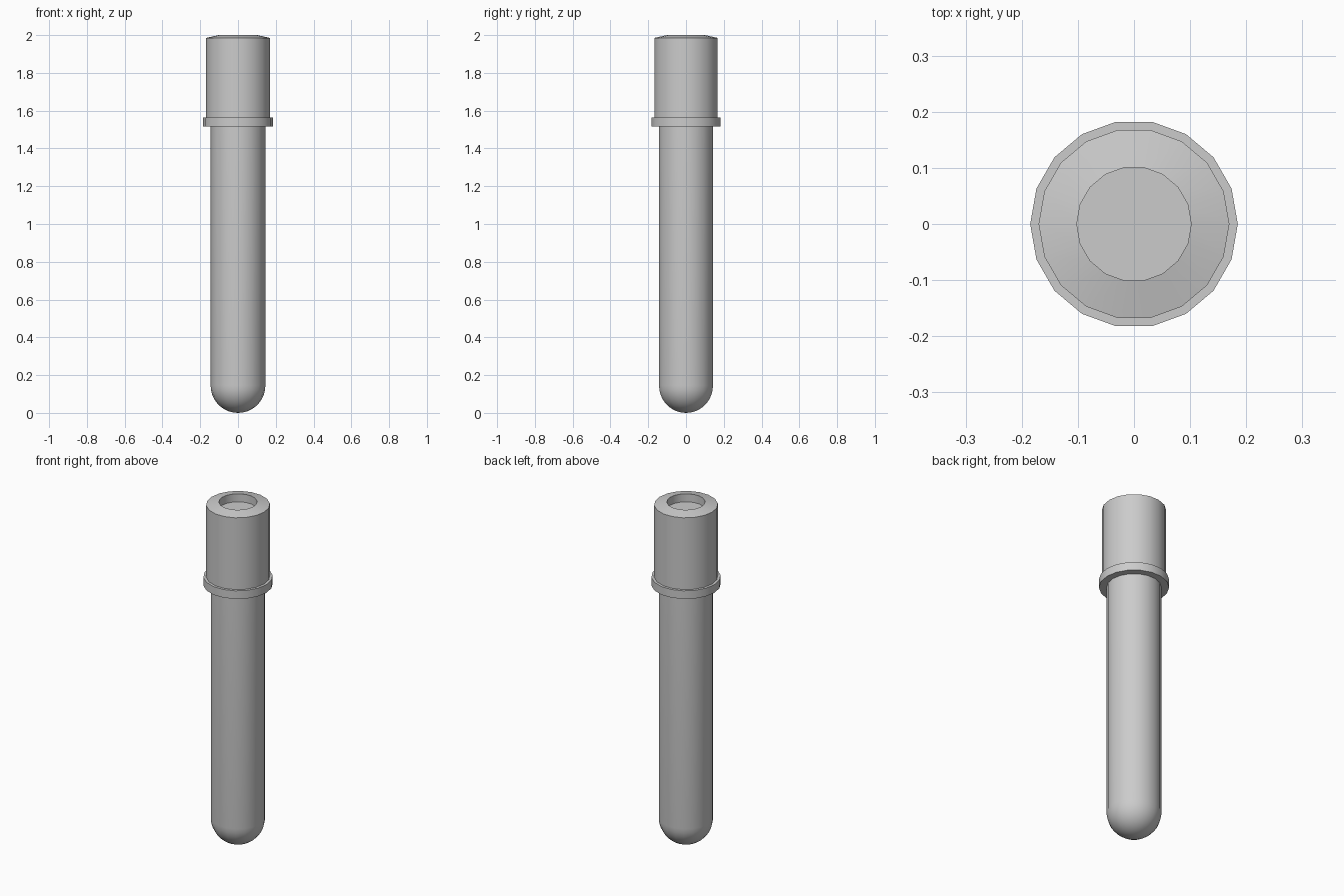
import bpy, bmesh, math

if "Cube" in bpy.data.objects:
    bpy.data.objects.remove(bpy.data.objects["Cube"])

SIDES = 18

def lathe(name, profile):
    """Revolve (radius, z) points, listed bottom to top, about z; zero-radius ends become poles."""
    bm = bmesh.new()
    rings = []
    for r, z in profile:
        if r == 0:
            rings.append([bm.verts.new((0, 0, z))] * SIDES)
        else:
            rings.append([bm.verts.new((r * math.cos(2 * math.pi * i / SIDES),
                                        r * math.sin(2 * math.pi * i / SIDES), z))
                          for i in range(SIDES)])
    for a, b in zip(rings, rings[1:]):
        for i in range(SIDES):
            j = (i + 1) % SIDES
            quad = list(dict.fromkeys((a[i], a[j], b[j], b[i])))
            bm.faces.new(quad)
    # close the open end with a single flat face
    for ring in (rings[0], rings[-1]):
        if ring[0] is not ring[1]:
            bm.faces.new(ring)
    bmesh.ops.recalc_face_normals(bm, faces=bm.faces)
    mesh = bpy.data.meshes.new(name)
    bm.to_mesh(mesh)
    bm.free()
    obj = bpy.data.objects.new(name, mesh)
    bpy.context.collection.objects.link(obj)
    bpy.ops.object.select_all(action='DESELECT')
    obj.select_set(True)
    bpy.context.view_layer.objects.active = obj
    bpy.ops.object.shade_smooth_by_angle(angle=math.radians(30))
    return obj

# Tube with a rounded bottom, reaching just into the cap
R = 0.145
steps = 9
dome = [(R * math.sin(k * math.pi / 2 / steps),
         R * (1 - math.cos(k * math.pi / 2 / steps))) for k in range(steps + 1)]
lathe("tube", dome + [(R, 1.54)])

# Stopper cap: collar, barrel, slightly sloped rim and shallow recess
lathe("cap", [(0.185, 1.515), (0.185, 1.563), (0.17, 1.563), (0.17, 1.985),
              (0.102, 2.0), (0.102, 1.953)])
